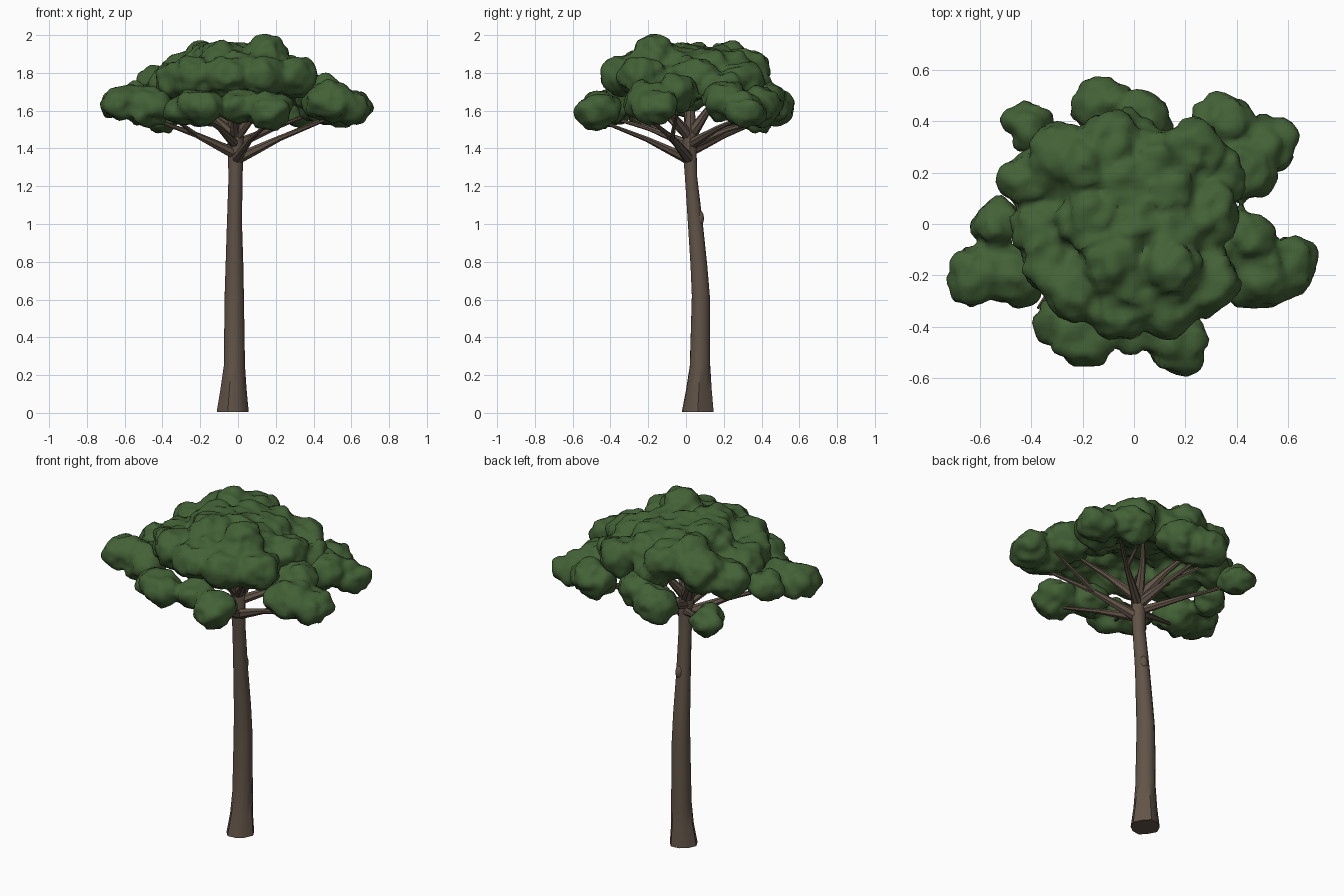
import bpy, bmesh, math
from mathutils import Vector, noise


def material(name, rgb):
    m = bpy.data.materials.new(name)
    m.diffuse_color = (*rgb, 1)
    return m


BARK = material("brown bark", (0.122, 0.089, 0.065))
LEAF = material("dark green leaves", (0.056, 0.120, 0.037))


def finish(name, bm, mat, angle):
    bmesh.ops.recalc_face_normals(bm, faces=bm.faces)
    me = bpy.data.meshes.new(name)
    bm.to_mesh(me)
    bm.free()
    me.materials.append(mat)
    ob = bpy.data.objects.new(name, me)
    bpy.context.collection.objects.link(ob)
    bpy.ops.object.select_all(action='DESELECT')
    ob.select_set(True)
    bpy.context.view_layer.objects.active = ob
    bpy.ops.object.shade_smooth_by_angle(angle=math.radians(angle))
    return ob


def skin(bm, rings):
    """Bridge a list of equal vertex rings and cap both ends."""
    rings = [[bm.verts.new(p) for p in r] for r in rings]
    n = len(rings[0])
    for a, b in zip(rings, rings[1:]):
        for i in range(n):
            j = (i + 1) % n
            bm.faces.new((a[i], a[j], b[j], b[i]))
    bm.faces.new(rings[0][::-1])
    bm.faces.new(rings[-1])


def limb(bm, pts, radii, n=7):
    """Tapered round branch along a path."""
    rings = []
    for k, p in enumerate(pts):
        d = (pts[min(k + 1, len(pts) - 1)] - pts[max(k - 1, 0)]).normalized()
        u = d.cross(Vector((0.3, 0.2, 1))).normalized()
        v = d.cross(u)
        rings.append([p + radii[k] * (u * math.cos(t) + v * math.sin(t))
                      for t in (2 * math.pi * i / n for i in range(n))])
    skin(bm, rings)


# Trunk: x, y, z, half width, half depth of each section
trunk = [(-0.028, 0.062, 0.005, 0.080, 0.084), (-0.024, 0.068, 0.12, 0.066, 0.068),
         (-0.020, 0.074, 0.25, 0.056, 0.056), (-0.020, 0.078, 0.62, 0.051, 0.050),
         (-0.018, 0.068, 0.78, 0.047, 0.046), (-0.018, 0.050, 1.00, 0.040, 0.041),
         (-0.013, 0.027, 1.25, 0.037, 0.034), (-0.013, 0.020, 1.38, 0.042, 0.038),
         (-0.015, 0.022, 1.48, 0.042, 0.038), (-0.020, 0.025, 1.60, 0.022, 0.022)]
bm = bmesh.new()
rings = []
for k, (x, y, z, rx, ry) in enumerate(trunk):
    ring = []
    for i in range(10):
        t = 2 * math.pi * i / 10
        root = 1 + (0.07 * math.cos(4 * t + 0.6) if k < 2 else 0.02 * math.sin(3 * t + k))
        ring.append(Vector((x + rx * root * math.cos(t), y + ry * root * math.sin(t), z)))
    rings.append(ring)
skin(bm, rings)
finish("trunk", bm, BARK, 40)

# Small knot on the back of the trunk
bm = bmesh.new()
bmesh.ops.create_icosphere(bm, subdivisions=2, radius=0.024)
for v in bm.verts:
    v.co = Vector((v.co.x, v.co.y, v.co.z * 1.8)) + Vector((-0.008, 0.072, 1.03))
finish("trunk_knot", bm, BARK, 40)

# Branches: end point, start height, thickness
branches = [(0.46, -0.19, 1.55, 1.34, 0.024), (-0.44, -0.20, 1.55, 1.37, 0.024),
            (0.17, -0.44, 1.54, 1.34, 0.022), (-0.20, -0.42, 1.57, 1.42, 0.020),
            (-0.10, 0.44, 1.56, 1.42, 0.024), (-0.39, 0.36, 1.53, 1.38, 0.019),
            (0.38, 0.33, 1.58, 1.42, 0.022), (0.24, -0.19, 1.72, 1.46, 0.024),
            (-0.22, 0.20, 1.74, 1.46, 0.028), (-0.05, -0.25, 1.72, 1.46, 0.022),
            (0.12, 0.22, 1.74, 1.47, 0.025), (-0.32, -0.02, 1.70, 1.46, 0.022)]
bm = bmesh.new()
for k, (x, y, z, z0, r) in enumerate(branches):
    a, b = Vector((-0.013, 0.02, z0)), Vector((x, y, z))
    bend = Vector((0.012 * math.sin(2.4 * k), 0.012 * math.cos(2.4 * k), 0.01))
    mid = a.lerp(b, 0.5) + bend
    limb(bm, [a, a.lerp(mid, 0.5), mid, b], [r * 1.3, r, r * 0.65, r * 0.35])
    if k in (0, 1, 4, 6, 8):
        # Side twig
        tip = b + Vector((-(b - a).y, (b - a).x, 0.12)) * 0.3
        limb(bm, [mid, mid.lerp(tip, 0.5), tip], [r * 0.6, r * 0.45, r * 0.25], 5)
finish("branches", bm, BARK, 50)


def foliage(name, lobes, squash):
    """Leaf clumps (x, y, z, radius) fused together, then made lumpy."""
    bm = bmesh.new()
    for x, y, z, r in lobes:
        geo = bmesh.ops.create_icosphere(bm, subdivisions=3, radius=r)
        for v in geo["verts"]:
            v.co = Vector((x, y, z)) + Vector((v.co.x, v.co.y, v.co.z * squash))
    ob = finish(name + "_base", bm, LEAF, 60)
    mod = ob.modifiers.new("fuse", 'REMESH')
    mod.mode = 'VOXEL'
    mod.voxel_size = 0.022
    soft = ob.modifiers.new("soften", 'SMOOTH')
    soft.factor, soft.iterations = 0.5, 2
    dg = bpy.context.evaluated_depsgraph_get()
    bm = bmesh.new()
    bm.from_mesh(ob.evaluated_get(dg).to_mesh())
    bpy.data.objects.remove(ob)
    bm.normal_update()
    moves = [(v, v.normal * (0.004 + 0.026 * noise.noise(v.co * 9) + 0.022 * noise.noise(v.co * 19)))
             for v in bm.verts]
    for v, m in moves:
        v.co += m
    finish(name, bm, LEAF, 60)


# Outer ring of low clumps
foliage("lower_foliage", [
    (-0.12, 0.46, 1.62, 0.12), (0.02, 0.40, 1.65, 0.12), (-0.41, 0.38, 1.57, 0.10),
    (0.34, 0.39, 1.62, 0.12), (0.53, 0.31, 1.60, 0.105), (0.42, 0.21, 1.65, 0.12),
    (0.61, -0.16, 1.62, 0.11), (0.48, -0.20, 1.65, 0.13), (0.42, -0.06, 1.69, 0.12),
    (0.17, -0.46, 1.60, 0.12), (-0.20, -0.44, 1.62, 0.115), (-0.29, -0.38, 1.60, 0.095),
    (0.00, -0.39, 1.63, 0.105), (-0.61, -0.20, 1.64, 0.115), (-0.47, -0.21, 1.62, 0.12),
    (-0.54, 0.00, 1.66, 0.10)], 0.84)

# Dome of higher clumps
foliage("upper_foliage", [
    (-0.34, -0.02, 1.74, 0.13), (-0.40, 0.17, 1.73, 0.12), (-0.28, 0.25, 1.79, 0.14),
    (-0.10, 0.30, 1.82, 0.13), (-0.19, 0.22, 1.87, 0.11), (0.23, 0.28, 1.75, 0.13),
    (0.08, 0.25, 1.80, 0.13), (0.29, -0.22, 1.78, 0.13), (0.13, -0.32, 1.78, 0.125),
    (-0.06, -0.32, 1.78, 0.13), (-0.22, -0.24, 1.77, 0.14), (0.27, 0.03, 1.77, 0.14),
    (0.15, -0.17, 1.90, 0.115), (0.01, 0.00, 1.84, 0.13), (-0.17, 0.03, 1.85, 0.13),
    (-0.08, -0.15, 1.86, 0.13), (0.12, 0.12, 1.82, 0.13), (-0.04, 0.15, 1.83, 0.13),
    (0.16, -0.03, 1.83, 0.12), (0.03, -0.24, 1.82, 0.12), (-0.32, -0.16, 1.75, 0.12),
    (0.33, 0.18, 1.71, 0.11), (-0.02, 0.33, 1.74, 0.11)], 0.82)
